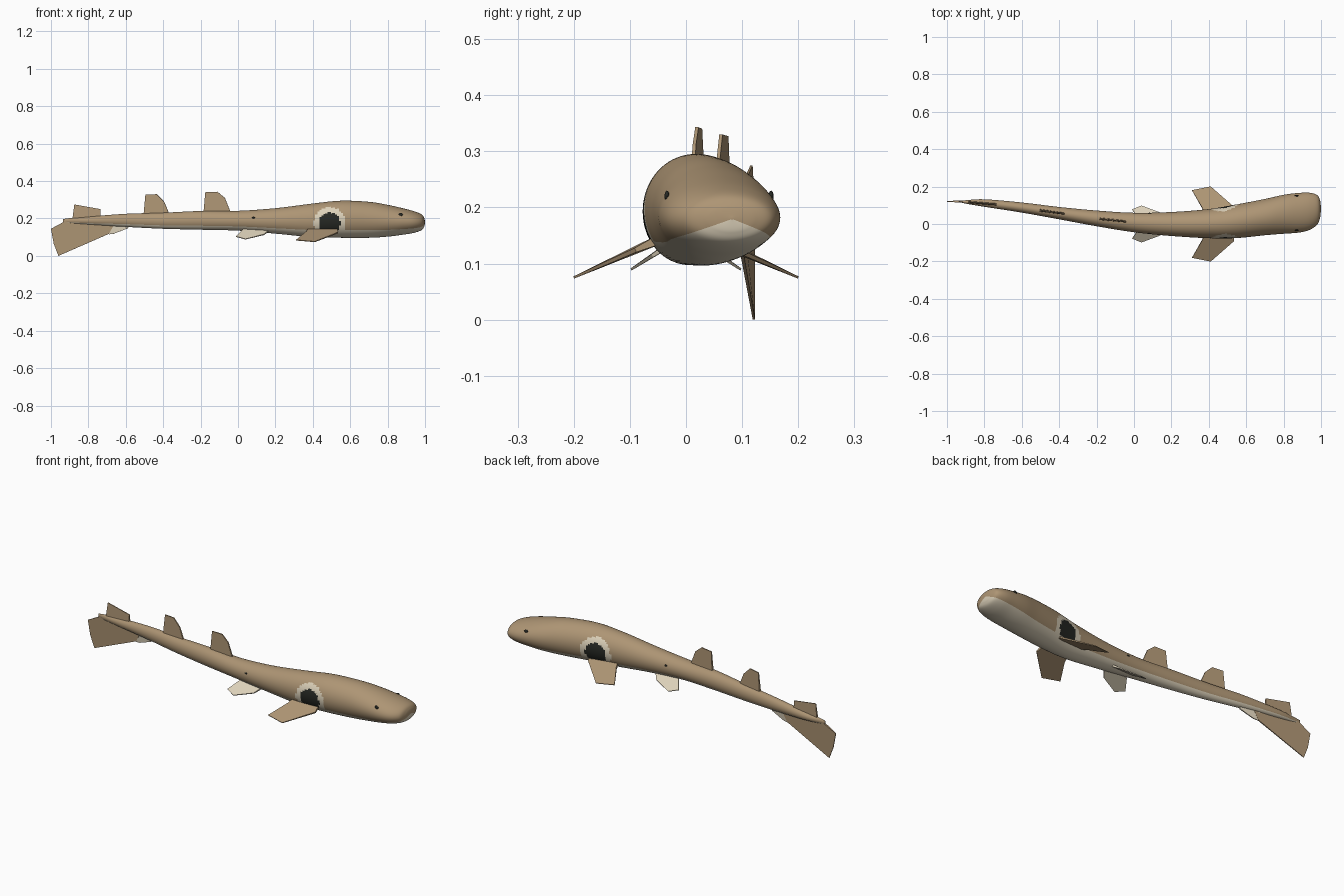
import bpy, bmesh, math
from mathutils import Vector

if "Cube" in bpy.data.objects:
    bpy.data.objects.remove(bpy.data.objects["Cube"])


def material(name, rgb):
    m = bpy.data.materials.new(name)
    m.diffuse_color = (*rgb, 1)
    m.use_nodes = True
    m.node_tree.nodes["Principled BSDF"].inputs["Base Color"].default_value = m.diffuse_color
    return m


TAN = material("tan skin", (0.42, 0.30, 0.175))
PALE = material("pale cream", (0.72, 0.64, 0.49))
DARK = material("near black", (0.02, 0.022, 0.018))

# Body stations: x, centre y, centre z, half width, half height
STATIONS = [
    (-0.935, .121, .188, .003, .009), (-0.90, .118, .188, .009, .014),
    (-0.80, .112, .188, .020, .022), (-0.60, .088, .190, .027, .035),
    (-0.40, .058, .188, .033, .043), (-0.20, .030, .190, .042, .050),
    (0.00, .008, .188, .052, .053), (0.20, .000, .187, .064, .068),
    (0.40, .002, .190, .078, .090), (0.55, .015, .196, .090, .099),
    (0.70, .037, .193, .097, .096), (0.80, .052, .188, .104, .085),
    (0.88, .060, .184, .106, .071), (0.94, .068, .181, .099, .058),
    (0.98, .076, .180, .078, .043), (0.995, .080, .180, .045, .025),
    (1.000, .082, .180, .002, .002)]
STEPS, SIDES = 14, 72


def catmull(a, b, c, d, t):
    return tuple(0.5 * (2 * q + (r - p) * t + (2 * p - 5 * q + 4 * r - s) * t * t
                        + (3 * q - p - 3 * r + s) * t ** 3)
                 for p, q, r, s in zip(a, b, c, d))


S = [STATIONS[0]] + STATIONS + [STATIONS[-1]]
RINGS = [catmull(*S[i:i + 4], k / STEPS) for i in range(len(STATIONS) - 1) for k in range(STEPS)]
RINGS.append(STATIONS[-1])


def ring_at(x):
    return min(RINGS, key=lambda r: abs(r[0] - x))


def finish(name, bm, mats, angle=40):
    bmesh.ops.recalc_face_normals(bm, faces=bm.faces)
    me = bpy.data.meshes.new(name)
    bm.to_mesh(me)
    bm.free()
    for m in mats:
        me.materials.append(m)
    ob = bpy.data.objects.new(name, me)
    bpy.context.collection.objects.link(ob)
    bpy.ops.object.select_all(action='DESELECT')
    ob.select_set(True)
    bpy.context.view_layer.objects.active = ob
    bpy.ops.object.shade_smooth_by_angle(angle=math.radians(angle))
    return ob


# Body: lofted rings, coloured by pale belly and the ringed dark spot on each side
bm = bmesh.new()
loops = []
for x, cy, cz, w, h in RINGS:
    loops.append([bm.verts.new((x, cy + w * math.cos(2 * math.pi * k / SIDES),
                                cz + h * math.sin(2 * math.pi * k / SIDES))) for k in range(SIDES)])
for a, b in zip(loops, loops[1:]):
    for k in range(SIDES):
        n = (k + 1) % SIDES
        f = bm.faces.new((a[k], a[n], b[n], b[k]))
        c = f.calc_center_median()
        spot = math.hypot(c.x - 0.49, c.z - 0.175)
        if math.sin(2 * math.pi * (k + 0.5) / SIDES) < -0.55:
            f.material_index = 1
        elif spot < 0.057:
            f.material_index = 2
        elif spot < 0.086:
            f.material_index = 1
bm.faces.new(loops[0])
bm.faces.new(loops[-1])
finish("body", bm, [TAN, PALE, DARK], 60)


# Fin: flat outline whose thickness is given for each point
def fin(name, pts, thick, normal, mat):
    bm = bmesh.new()
    nrm = Vector(normal).normalized()
    a = [bm.verts.new(Vector(p) + nrm * t / 2) for p, t in zip(pts, thick)]
    b = [bm.verts.new(Vector(p) - nrm * t / 2) for p, t in zip(pts, thick)]
    bm.faces.new(a)
    bm.faces.new(b[::-1])
    for i in range(len(a)):
        j = (i + 1) % len(a)
        bm.faces.new((a[i], b[i], b[j], a[j]))
    finish(name, bm, [mat], 25)


# Upright fins follow the curve of the spine: (x, z, thickness)
UPRIGHT = {
    "first_dorsal_fin": (TAN, [(-.185, .215, .014), (-.175, .340, .005), (-.11, .343, .006),
                               (-.07, .31, .006), (-.04, .235, .008), (-.04, .215, .014)]),
    "second_dorsal_fin": (TAN, [(-.505, .21, .014), (-.495, .327, .005), (-.435, .330, .006),
                                (-.395, .29, .006), (-.37, .23, .008), (-.37, .21, .014)]),
    "upper_tail_fin": (TAN, [(-.885, .195, .012), (-.875, .275, .004), (-.735, .25, .005),
                             (-.735, .195, .014)]),
    "lower_tail_fin": (TAN, [(-.925, .185, .012), (-1.0, .145, .004), (-.985, .065, .004),
                             (-.96, .0, .004), (-.69, .118, .006), (-.66, .17, .016)]),
    "anal_fin": (PALE, [(-.70, .165, .012), (-.69, .115, .004), (-.665, .118, .005),
                        (-.59, .147, .006), (-.58, .165, .012)]),
}
for name, (mat, pts) in UPRIGHT.items():
    p3 = [(x, ring_at(x)[1], z) for x, z, t in pts]
    x0, x1 = min(p[0] for p in p3), max(p[0] for p in p3)
    slope = (ring_at(x1)[1] - ring_at(x0)[1]) / (x1 - x0)
    fin(name, p3, [p[2] for p in pts], (-slope, 1, 0), mat)

# Paired fins, mirrored across y = 0 and drooping outwards: (x, y, thickness)
PAIRED = {
    "pectoral_fin": (TAN, .164, .444, [(.31, .18, .004), (.41, .20, .004), (.535, .09, .008),
                                       (.53, .04, .018), (.38, .04, .018), (.365, .085, .012)]),
    "pelvic_fin": (PALE, .153, .65, [(-.01, .077, .004), (.04, .098, .004), (.14, .06, .006),
                                     (.17, .02, .012), (.03, .02, .012)]),
}
for side, s in (("left", 1), ("right", -1)):
    for name, (mat, z0, drop, pts) in PAIRED.items():
        fin(f"{side}_{name}", [(x, s * y, z0 - drop * y) for x, y, t in pts],
            [p[2] for p in pts], (0, s * drop, 1), mat)

    # Eyes and the small side spots, seated on the skin
    for name, x, z, r in (("eye", .87, .22, .011), ("side_spot", .083, .205, .008)):
        _, cy, cz, w, h = ring_at(x)
        sn = (z - cz) / h
        bm = bmesh.new()
        bmesh.ops.create_uvsphere(bm, u_segments=20, v_segments=12, radius=r)
        bmesh.ops.scale(bm, vec=(1, 0.4, 0.9 if name == "eye" else 0.6), verts=bm.verts)
        bmesh.ops.translate(bm, vec=(x, cy + s * w * math.sqrt(1 - sn * sn), z), verts=bm.verts)
        finish(f"{side}_{name}", bm, [DARK])
